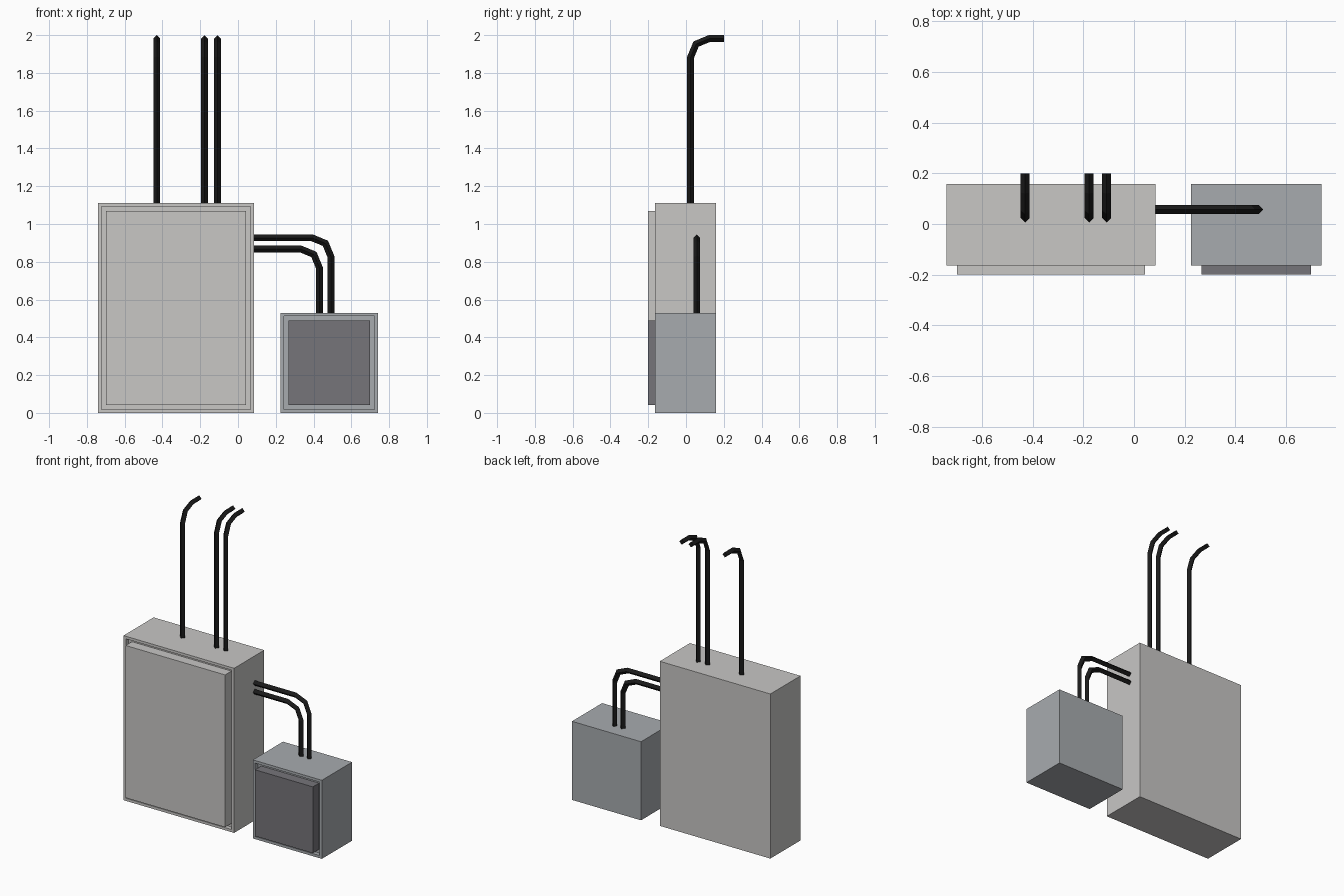
import bpy, bmesh, math
from mathutils import Vector

if "Cube" in bpy.data.objects:
    bpy.data.objects.remove(bpy.data.objects["Cube"])


def material(name, rgb):
    m = bpy.data.materials.new(name)
    m.diffuse_color = (*rgb, 1)
    m.use_nodes = True
    m.node_tree.nodes["Principled BSDF"].inputs["Base Color"].default_value = m.diffuse_color
    return m


LIGHT = material("light_grey_paint", (0.58, 0.57, 0.56))
BLUE = material("blue_grey_paint", (0.39, 0.41, 0.43))
DARK = material("dark_grey_door", (0.18, 0.177, 0.194))
BLACK = material("black_pipe", (0.01, 0.01, 0.01))

BACK, FRONT, DOOR = 0.158, -0.163, -0.2     # y planes
RIM, GAP, RECESS = 0.025, 0.0165, 0.03      # frame width, groove width and depth
R, BEND = 0.018, 0.1                        # pipe radius and bend radius


def finish(bm, name, mat):
    bmesh.ops.recalc_face_normals(bm, faces=bm.faces[:])
    me = bpy.data.meshes.new(name)
    bm.to_mesh(me)
    bm.free()
    me.materials.append(mat)
    ob = bpy.data.objects.new(name, me)
    bpy.context.collection.objects.link(ob)


def box(lo, hi):
    bm = bmesh.new()
    bmesh.ops.create_cube(bm, size=1)
    for v in bm.verts:
        v.co = Vector([hi[i] if v.co[i] > 0 else lo[i] for i in range(3)])
    bm.normal_update()
    return bm


def cabinet(name, x0, x1, height, body_mat, door_mat):
    # body with a recessed front opening
    bm = box((x0, FRONT, 0), (x1, BACK, height))
    front = min(bm.faces, key=lambda f: f.calc_center_median().y)
    bmesh.ops.inset_individual(bm, faces=[front], thickness=RIM)
    ret = bmesh.ops.extrude_discrete_faces(bm, faces=[front])
    inner = ret["faces"][0]
    bmesh.ops.translate(bm, verts=inner.verts[:], vec=(0, RECESS, 0))
    finish(bm, name + "_body", body_mat)
    # raised door standing in the opening, leaving a groove around it
    m = RIM + GAP
    finish(box((x0 + m, DOOR, m), (x1 - m, FRONT + RECESS, height - m)),
           name + "_door", door_mat)


def pipe(name, start, corner, end):
    """Four-sided pipe with one two-segment bend at the corner."""
    a, c, e = Vector(start), Vector(corner), Vector(end)
    d1, d2 = (c - a).normalized(), (e - c).normalized()
    side = d1.cross(d2)
    centre = c - d1 * BEND + d2 * BEND
    path = [a]
    for i in range(3):
        t = math.radians(45 * i)
        path.append(centre + BEND * (d1 * math.sin(t) - d2 * math.cos(t)))
    path.append(e)
    bm = bmesh.new()
    rings = []
    for i, p in enumerate(path):
        din = (p - path[i - 1]).normalized() if i else d1
        dout = (path[i + 1] - p).normalized() if i < len(path) - 1 else d2
        tangent = (din + dout).normalized()
        out = side.cross(tangent) * (R / tangent.dot(din))   # mitred width
        rings.append([bm.verts.new(p + o) for o in (side * R, out, -side * R, -out)])
    for r0, r1 in zip(rings, rings[1:]):
        for k in range(4):
            bm.faces.new((r0[k], r0[k - 1], r1[k - 1], r1[k]))
    bm.faces.new(rings[0])
    bm.faces.new(rings[-1])
    finish(bm, name, BLACK)


# Cabinets
cabinet("main_cabinet", -0.74, 0.085, 1.11, LIGHT, LIGHT)
cabinet("small_cabinet", 0.225, 0.74, 0.53, BLUE, DARK)

# Pipes rising from the main cabinet and bending back to the wall
for i, x in enumerate((-0.43, -0.177, -0.108)):
    pipe(f"riser_pipe_{i + 1}", (x, 0.024, 1.105), (x, 0.024, 1.982), (x, 0.2, 1.982))

# Pipes linking the two cabinets
for i, (x, z) in enumerate(((0.492, 0.927), (0.431, 0.868))):
    pipe(f"link_pipe_{i + 1}", (0.08, 0.057, z), (x, 0.057, z), (x, 0.057, 0.525))
